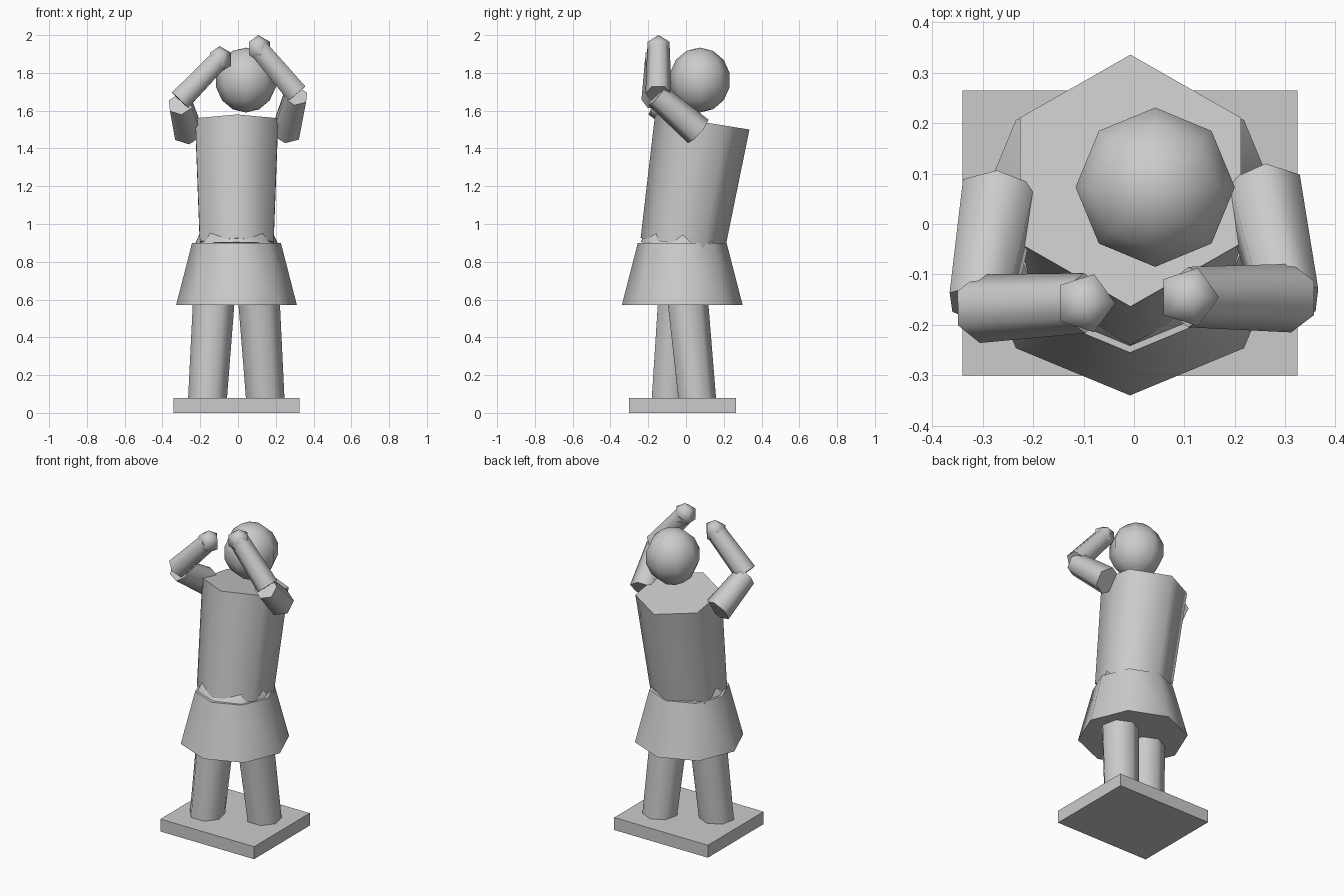
import bpy, bmesh, math
from mathutils import Vector, Matrix

if "Cube" in bpy.data.objects:
    bpy.data.objects.remove(bpy.data.objects["Cube"])


def finish(name, bm, smooth=True):
    mesh = bpy.data.meshes.new(name)
    bm.to_mesh(mesh)
    bm.free()
    ob = bpy.data.objects.new(name, mesh)
    bpy.context.collection.objects.link(ob)
    if smooth:
        bpy.ops.object.select_all(action='DESELECT')
        ob.select_set(True)
        bpy.context.view_layer.objects.active = ob
        bpy.ops.object.shade_smooth_by_angle(angle=math.radians(74))
    return ob


def limb(name, start, end, r1, r2, sides):
    """Capped tapered prism running from start to end."""
    a, b = Vector(start), Vector(end)
    d = b - a
    turn = Vector((0, 0, 1)).rotation_difference(d).to_matrix().to_4x4()
    bm = bmesh.new()
    bmesh.ops.create_cone(bm, cap_ends=True, segments=sides, radius1=r1, radius2=r2,
                          depth=d.length, matrix=Matrix.Translation((a + b) / 2) @ turn)
    return finish(name, bm)


def ball(name, centre, r, segments, rings, z_scale=1.0):
    bm = bmesh.new()
    m = (Matrix.Translation(centre) @ Matrix.Diagonal((1, 1, z_scale, 1))
         @ Matrix.Rotation(-math.pi / 2, 4, 'Z'))
    bmesh.ops.create_uvsphere(bm, u_segments=segments, v_segments=rings, radius=r, matrix=m)
    return finish(name, bm)


# Plinth
bm = bmesh.new()
bmesh.ops.create_cube(bm, size=1, matrix=Matrix.Translation((-0.008, -0.018, 0.04))
                      @ Matrix.Diagonal((0.665, 0.565, 0.08, 1)))
finish("base", bm, smooth=False)

# Legs, one a step ahead of the other
limb("left_leg", (-0.163, -0.088, 0.05), (-0.115, -0.03, 0.80), 0.105, 0.116, 7)
limb("right_leg", (0.146, 0.057, 0.05), (0.098, -0.016, 0.80), 0.104, 0.116, 7)

# Skirt, hips and leaning torso
limb("skirt", (-0.008, -0.02, 0.57), (-0.008, -0.02, 0.90), 0.32, 0.235, 8)
limb("hips", (-0.008, -0.02, 0.89), (-0.008, -0.015, 0.97), 0.222, 0.185, 8)
limb("torso", (-0.007, -0.018, 0.89), (-0.007, 0.086, 1.54), 0.225, 0.253, 6)

# Head
ball("head", (0.042, 0.073, 1.762), 0.162, 8, 7, 1.06)

# Arms raised to the face: shoulder, elbow, wrist, hand centre
arms = {
    "left": ((-0.265, 0.06, 1.49), (-0.305, -0.16, 1.635),
             (-0.307, -0.168, 1.655), (-0.098, -0.157, 1.872)),
    "right": ((0.255, 0.065, 1.49), (0.305, -0.155, 1.68),
              (0.312, -0.147, 1.69), (0.108, -0.145, 1.93)),
}
for side, (shoulder, elbow, fore, hand) in arms.items():
    limb(side + "_upper_arm", shoulder, elbow, 0.083, 0.068, 6)
    limb(side + "_forearm", fore, hand, 0.068, 0.06, 6)
    ball(side + "_hand", hand, 0.07, 5, 3)
